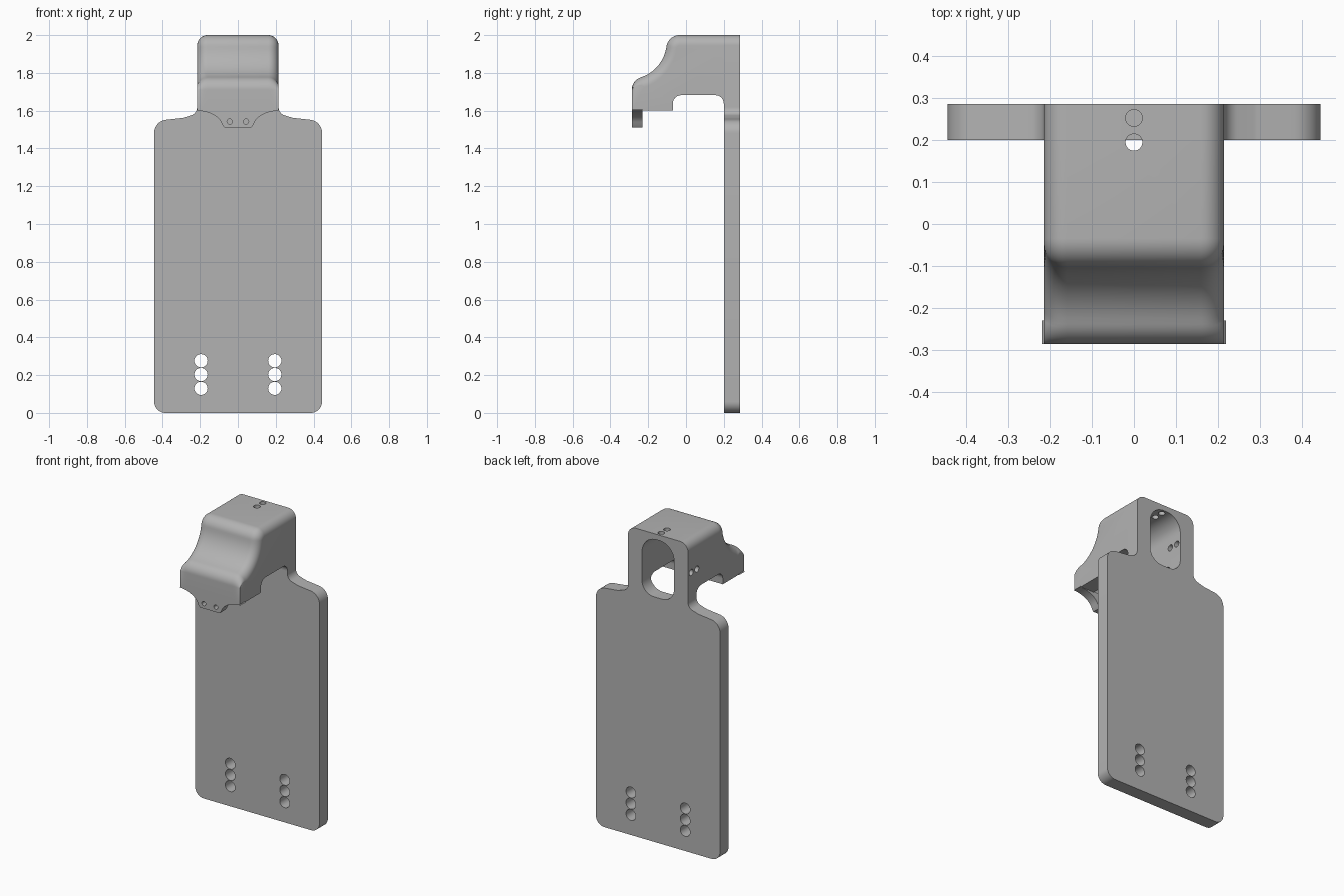
import bpy, bmesh, math
from mathutils import Vector

if "Cube" in bpy.data.objects:
    bpy.data.objects.remove(bpy.data.objects["Cube"], do_unlink=True)

GREY = (0.45, 0.45, 0.45, 1)
grey = bpy.data.materials.new("plain grey")
grey.use_nodes = True
grey.diffuse_color = GREY
grey.node_tree.nodes["Principled BSDF"].inputs["Base Color"].default_value = GREY

FRONT, PLATE_FRONT, BACK = -0.287, 0.2, 0.287
HALF = 0.215      # half width of neck and hood
SLOT = 0.115      # half width of the slot and cavity


def loft(name, loops):
    """Solid skinned through equal-length loops, capped at both ends."""
    bm = bmesh.new()
    rows = [[bm.verts.new(p) for p in loop] for loop in loops]
    n = len(rows[0])
    for a, b in zip(rows, rows[1:]):
        for i in range(n):
            j = (i + 1) % n
            bm.faces.new((a[i], a[j], b[j], b[i]))
    bm.faces.new(rows[0])
    bm.faces.new(rows[-1])
    bmesh.ops.recalc_face_normals(bm, faces=bm.faces)
    mesh = bpy.data.meshes.new(name)
    bm.to_mesh(mesh)
    bm.free()
    mesh.materials.append(grey)
    obj = bpy.data.objects.new(name, mesh)
    bpy.context.collection.objects.link(obj)
    return obj


def rounded(corners, steps=10):
    """Outline from (u, v, radius) corners with each corner filleted."""
    out = []
    for i, (u, v, r) in enumerate(corners):
        p = Vector((u, v))
        if not r:
            out.append(p)
            continue
        a = (Vector(corners[i - 1][:2]) - p).normalized()
        b = (Vector(corners[(i + 1) % len(corners)][:2]) - p).normalized()
        half = a.angle(b) / 2
        centre = p + (a + b).normalized() * r / math.sin(half)
        start = p + a * r / math.tan(half) - centre
        end = p + b * r / math.tan(half) - centre
        sweep = start.angle_signed(end)
        for k in range(steps + 1):
            t = -sweep * k / steps
            c, s = math.cos(t), math.sin(t)
            out.append(centre + Vector((start.x * c - start.y * s, start.x * s + start.y * c)))
    return out


def prism(name, corners, y0, y1):
    """Front-view outline extruded from y0 to y1."""
    outline = rounded(corners)
    return loft(name, [[(u, y, v) for u, v in outline] for y in (y0, y1)])


def rod(centre, axis, r, length):
    """Round cutter along an axis."""
    x, y, z = centre
    ring = [(r * math.cos(k * math.tau / 32), r * math.sin(k * math.tau / 32)) for k in range(32)]
    place = {"x": lambda a, b, h: (x + h, y + a, z + b),
             "y": lambda a, b, h: (x + a, y + h, z + b),
             "z": lambda a, b, h: (x + a, y + b, z + h)}[axis]
    return loft("drill", [[place(a, b, h) for a, b in ring] for h in (-length / 2, length / 2)])


def cut(target, tools, operation="DIFFERENCE"):
    bpy.context.view_layer.objects.active = target
    for tool in tools:
        mod = target.modifiers.new("cut", "BOOLEAN")
        mod.operation, mod.solver, mod.object = operation, "EXACT", tool
        bpy.ops.object.modifier_apply(modifier=mod.name)


def mirrored(half):
    return half + [(-u, v, r) for u, v, r in reversed(half)]


def top_chain(start_y):
    """Hood side curve, back to front: (point, inward normal, edge rounding factor)."""
    chain = [(Vector((start_y, 2)), Vector((0, -1)), 1)]
    arcs = [(-0.034, 1.93, 0.07, 90, 172.5, 10),
            (-0.3, 1.965, 0.198, -7.5, -72, 16),
            (-0.217, 1.71, 0.07, 108, 180, 10)]
    for n, (cy, cz, r, a0, a1, steps) in enumerate(arcs):
        for k in range(1 if n else 0, steps + 1):
            a = math.radians(a0 + (a1 - a0) * k / steps)
            d = Vector((math.cos(a), math.sin(a)))
            chain.append((Vector((cy, cz)) + d * r, d if n == 1 else -d,
                          1 - k / steps if n == 2 else 1))
    return chain


# Back plate with neck
plate = prism("back_plate", mirrored([
    (0.445, 0, 0.06), (0.445, 1.545, 0.07), (0.29, 1.562, 0.06),
    (HALF, 1.585, 0.045), (HALF, 2, 0.055)]), PLATE_FRONT, BACK)

# Hood with rounded upper edges and stepped underside
chain = top_chain(PLATE_FRONT)
under = rounded([(FRONT, 1.6, 0), (-0.07, 1.6, 0), (-0.07, 1.682, 0.045),
                 (PLATE_FRONT, 1.682, 0.045), (PLATE_FRONT, 1.6, 0)])[:-1]
R = 0.055
sections = []
for k in range(9):
    a = math.pi / 2 * k / 8
    sections.append((-HALF + R * (1 - math.cos(a)), R * (1 - math.sin(a))))
sections += [(-x, d) for x, d in reversed(sections)]
hood = loft("hood", [[(x, *(p + n * d * f)) for p, n, f in chain] +
                     [(x, *p) for p in under] for x, d in sections])

# Hollow of the hood, open below
inner = [p + n * 0.035 for p, n, f in top_chain(0.23)]
inner += [Vector((inner[-1].x, 1.4)), Vector((0.23, 1.4))]
cavity = loft("cavity", [[(x, *p) for p in inner] for x in (-0.2, 0.2)])
arch = prism("arch", mirrored([(SLOT, 1.45, 0), (SLOT, 1.965, 0.105)]), -0.4, 0.22)
cut(cavity, [arch], "INTERSECT")

# Slot through the neck
slot = prism("slot", mirrored([(SLOT, 1.59, 0.085), (SLOT, 1.965, 0.105)]), 0.15, 0.35)

# Front lip hanging under the hood
lip_curve = [(HALF, 1.605, 0)]
for k in range(9):
    a = math.radians(90 - 80 * k / 8)
    lip_curve.append((0.22 - 0.14 * math.sin(math.pi / 2 - a), 1.51 + 0.09 * math.sin(a), 0))
lip = prism("front_lip", mirrored(lip_curve + [(0.07, 1.51, 0)]), FRONT, -0.23)

# Drilled holes
top_holes = [rod((0, y, 2), "z", 0.02, 0.2) for y in (0.253, 0.195)]
side_holes = [rod((-HALF, y, 1.8), "x", 0.02, 0.25) for y in (0.253, 0.195)]
plate_holes = [rod((s * 0.195, 0.24, z), "y", 0.035, 0.3)
               for s in (-1, 1) for z in (0.13, 0.203, 0.276)]
lip_holes = [rod((s * 0.043, -0.26, 1.542), "y", 0.014, 0.2) for s in (-1, 1)]

cut(plate, [slot] + top_holes + side_holes + plate_holes)
cut(hood, [cavity] + top_holes[1:] + side_holes[1:])
cut(lip, lip_holes)
for tool in [cavity, arch, slot] + top_holes + side_holes + plate_holes + lip_holes:
    bpy.data.objects.remove(tool, do_unlink=True)

# Smooth curves, crisp edges
bpy.ops.object.select_all(action="DESELECT")
for part in (plate, hood, lip):
    part.select_set(True)
bpy.context.view_layer.objects.active = plate
bpy.ops.object.shade_smooth_by_angle(angle=math.radians(30))
